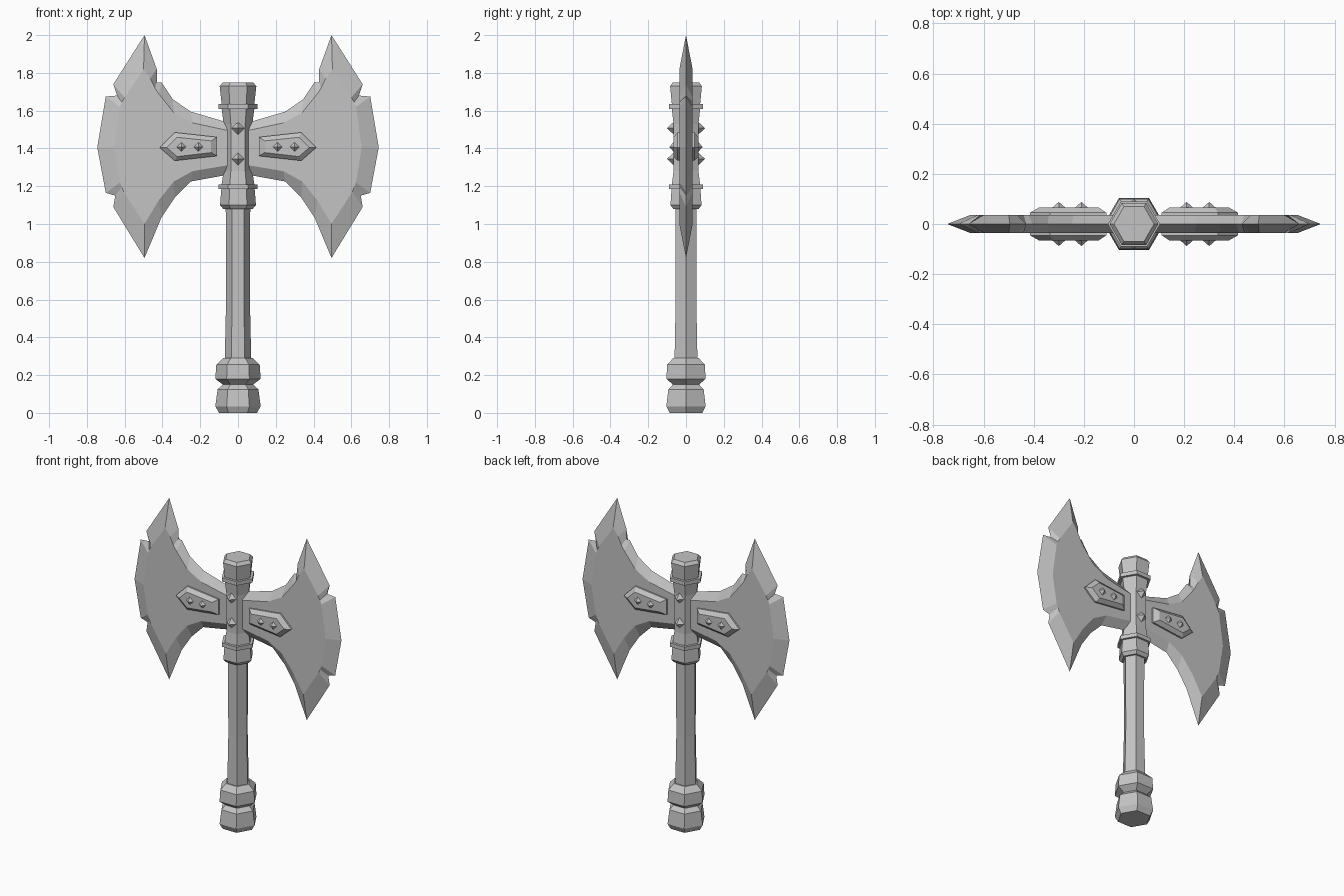
import bpy, bmesh
from math import cos, sin, pi

cube = bpy.data.objects.get("Cube")
if cube:
    bpy.data.objects.remove(cube, do_unlink=True)

steel = bpy.data.materials.new("grey_steel")
steel.use_nodes = True
GREY = (0.55, 0.55, 0.55, 1)
steel.diffuse_color = GREY
steel.node_tree.nodes["Principled BSDF"].inputs["Base Color"].default_value = GREY


def loft(name, rings, mirror=(False, False), caps=True):
    """Skin a list of equal-length rings of points; mirror across x and/or y."""
    bm = bmesh.new()
    loops = [[bm.verts.new(p) for p in ring] for ring in rings]
    n = len(loops[0])
    for a, b in zip(loops, loops[1:]):
        for i in range(n):
            j = (i + 1) % n
            bm.faces.new((a[i], a[j], b[j], b[i]))
    if caps:
        bm.faces.new(loops[0][::-1])
        bm.faces.new(loops[-1])
    bmesh.ops.remove_doubles(bm, verts=bm.verts, dist=1e-5)
    bmesh.ops.recalc_face_normals(bm, faces=bm.faces)
    mesh = bpy.data.meshes.new(name)
    bm.to_mesh(mesh)
    bm.free()
    mesh.materials.append(steel)
    ob = bpy.data.objects.new(name, mesh)
    bpy.context.collection.objects.link(ob)
    if any(mirror):
        mod = ob.modifiers.new("Mirror", 'MIRROR')
        mod.use_axis = (mirror[0], mirror[1], False)
        mod.use_mirror_merge = False
    return ob


def hex_turned(name, profile):
    """Six-sided turned part from (radius, height) pairs."""
    return loft(name, [[(r * cos(k * pi / 3), r * sin(k * pi / 3), z)
                        for k in range(6)] for r, z in profile])


def stud(name, x, y, z, size, height, mirror):
    """Four-sided pyramid pointing to the front."""
    base = [(x + size, -y, z), (x, -y, z + size), (x - size, -y, z), (x, -y, z - size)]
    return loft(name, [base, [(x, -y - height, z)] * 4], mirror, caps=False)


# Handle, pommel, collars and head socket
hex_turned("pommel", [(.10, 0), (.12, .035), (.108, .125), (.08, .15)])
hex_turned("grip_collar", [(.08, .15), (.12, .18), (.115, .255), (.078, .29)])
hex_turned("shaft", [(.070, .28), (.063, .6), (.065, 1.1)])
hex_turned("lower_collar", [(.078, 1.08), (.095, 1.10), (.088, 1.19)])
hex_turned("lower_ring", [(.104, 1.185), (.104, 1.21)])
hex_turned("head_socket", [(.088, 1.20), (.076, 1.28), (.076, 1.53), (.088, 1.62)])
hex_turned("upper_ring", [(.104, 1.61), (.104, 1.635)])
hex_turned("head_cap", [(.085, 1.62), (.097, 1.73), (.08, 1.75)])

# Blade: sharp outline at the centre plane, raised flats on both sides
edge = [(.03, 1.53), (.25, 1.595), (.345, 1.66), (.405, 1.75), (.43, 1.75),
        (.43, 1.82), (.495, 2.0), (.66, 1.74), (.64, 1.68), (.70, 1.675),
        (.745, 1.405), (.70, 1.165), (.65, 1.15), (.66, 1.09), (.495, .82),
        (.405, 1.035), (.335, 1.14), (.25, 1.225), (.03, 1.265)]
flat = [(.03, 1.49), (.24, 1.535), (.34, 1.59), (.42, 1.69), (.44, 1.72),
        (.465, 1.77), (.50, 1.82), (.60, 1.67), (.615, 1.645), (.625, 1.62),
        (.655, 1.405), (.625, 1.22), (.615, 1.195), (.605, 1.17), (.495, 1.0),
        (.42, 1.125), (.34, 1.225), (.24, 1.28), (.03, 1.315)]
loft("blade", [[(x, -.035, z) for x, z in flat],
               [(x, 0, z) for x, z in edge],
               [(x, .035, z) for x, z in flat]], (True, False))

# Bevelled cheek plates
plate = [(.11, 1.46), (.335, 1.485), (.415, 1.405), (.335, 1.335), (.11, 1.36)]
face = [(.142, 1.44), (.322, 1.459), (.378, 1.405), (.322, 1.357), (.142, 1.378)]
loft("cheek_plate", [[(x, -.03, z) for x, z in plate],
                     [(x, -.045, z) for x, z in plate],
                     [(x, -.066, z) for x, z in face]], (True, True))

# Studs on the plates and on the socket
for x in (.21, .30):
    stud("plate_stud", x, .066, 1.408, .025, .022, (True, True))
for z in (1.345, 1.507):
    stud("socket_stud", 0, .065, z, .034, .035, (False, True))
